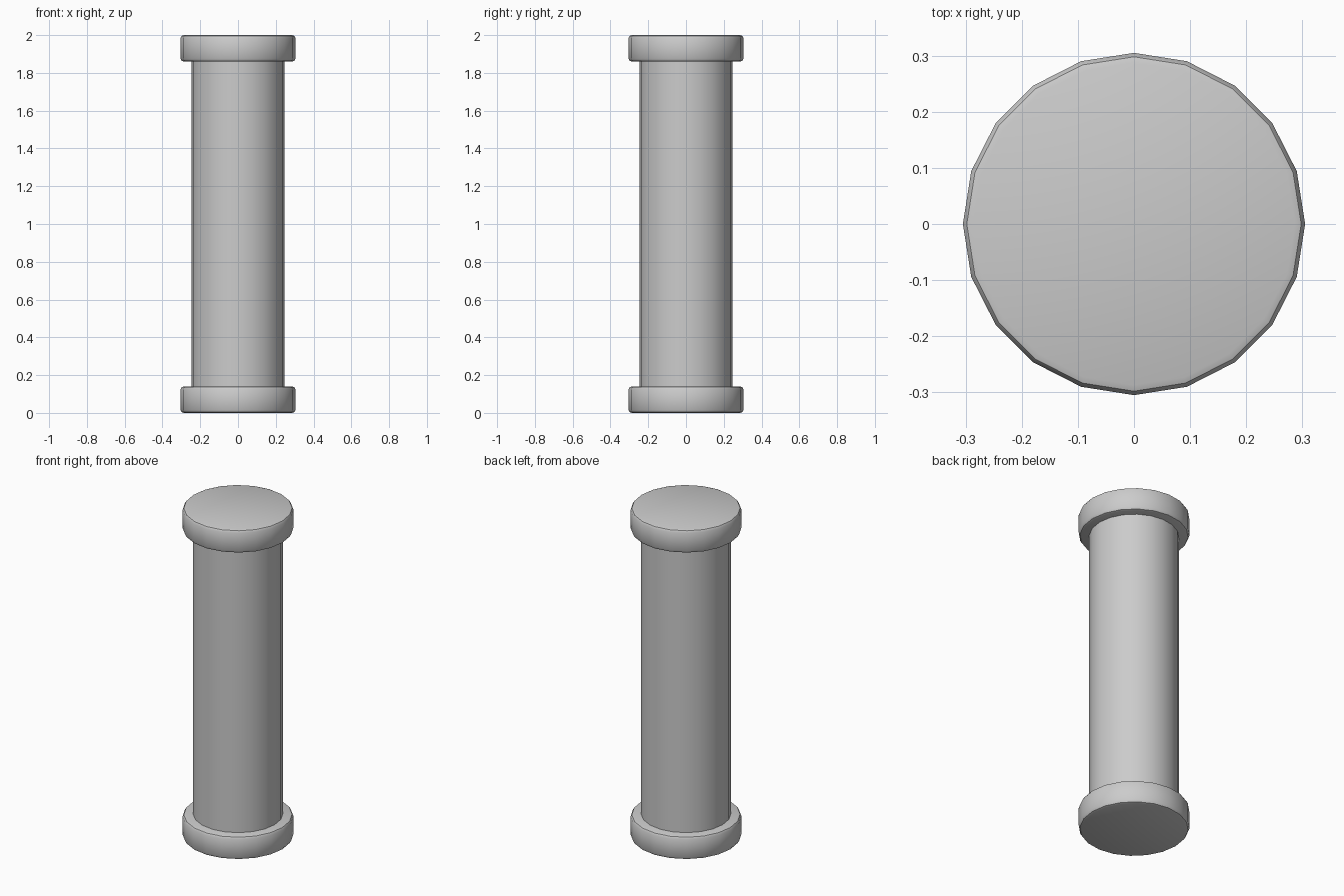
import bpy, bmesh, math

if "Cube" in bpy.data.objects:
    bpy.data.objects.remove(bpy.data.objects["Cube"])

SIDES = 20


def lathe(name, profile, close_ends):
    """Spin an (r, z) profile listed bottom to top around the z axis."""
    bm = bmesh.new()
    rings = []
    for r, z in profile:
        rings.append([bm.verts.new((r * math.cos(2 * math.pi * i / SIDES),
                                    r * math.sin(2 * math.pi * i / SIDES), z))
                      for i in range(SIDES)])
    for a, b in zip(rings, rings[1:]):
        for i in range(SIDES):
            j = (i + 1) % SIDES
            bm.faces.new((a[i], a[j], b[j], b[i]))
    if close_ends:
        bm.faces.new(rings[0][::-1])
        bm.faces.new(rings[-1])
    mesh = bpy.data.meshes.new(name)
    bm.to_mesh(mesh)
    bm.free()
    obj = bpy.data.objects.new(name, mesh)
    bpy.context.collection.objects.link(obj)
    bpy.ops.object.select_all(action='DESELECT')
    obj.select_set(True)
    bpy.context.view_layer.objects.active = obj
    bpy.ops.object.shade_smooth_by_angle(angle=math.radians(35))
    return obj


# Shaft, ends tucked just inside the collars
lathe("column_shaft", [(0.247, 0.13), (0.247, 1.87)], False)

# Rounded collars at the base and top, mirrored about the middle
H = 0.14
edge = [(0.287, 0.0), (0.298, 0.004), (0.305, 0.016)]
collar = edge + [(r, H - z) for r, z in reversed(edge)]
lathe("base_collar", collar, True)
lathe("top_collar", [(r, 2 - z) for r, z in reversed(collar)], True)
